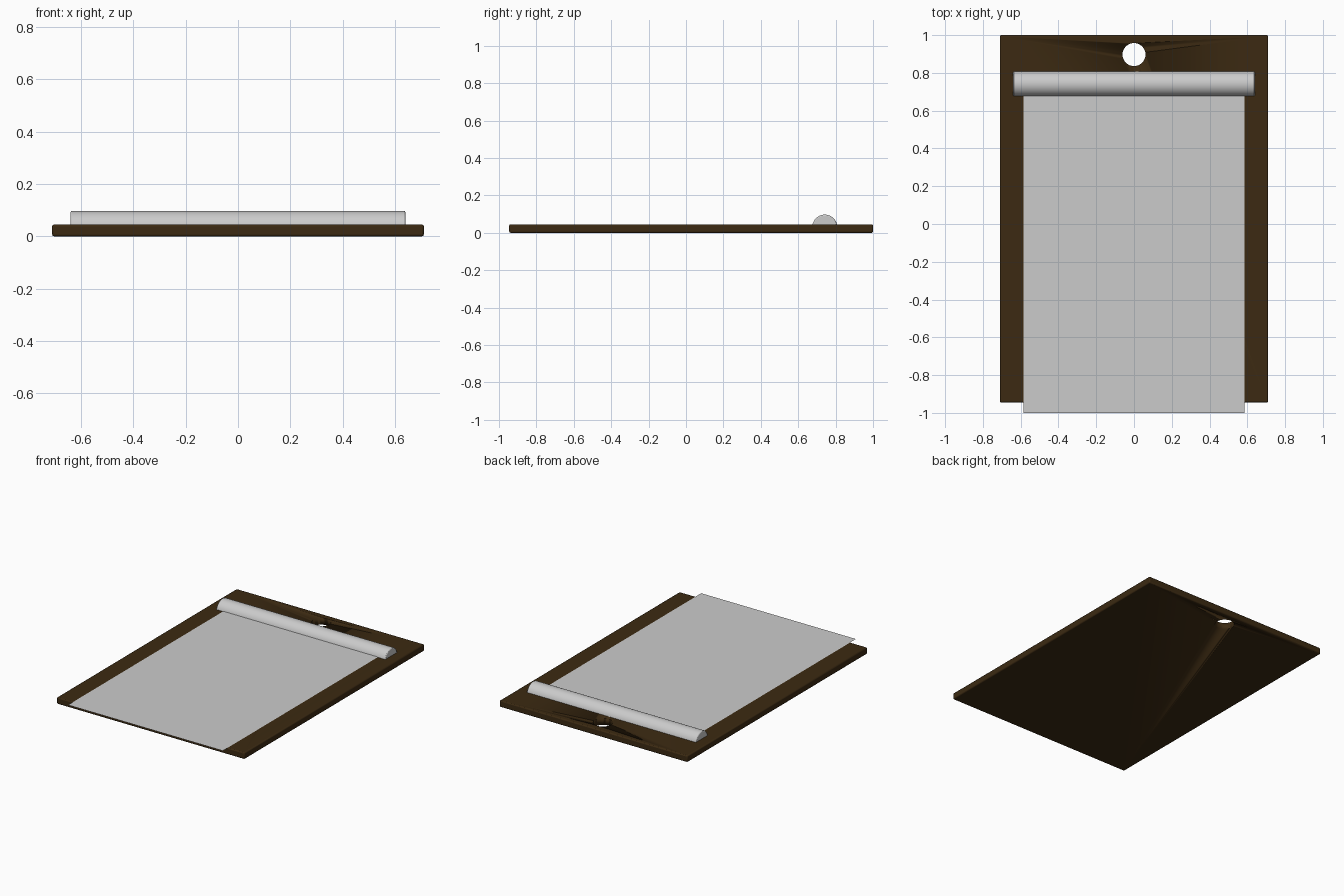
import bpy, bmesh, math

if "Cube" in bpy.data.objects:
    bpy.data.objects.remove(bpy.data.objects["Cube"])

BOARD_TOP = 0.045


def new_object(name, bm):
    bmesh.ops.recalc_face_normals(bm, faces=bm.faces)
    mesh = bpy.data.meshes.new(name)
    bm.to_mesh(mesh)
    bm.free()
    ob = bpy.data.objects.new(name, mesh)
    bpy.context.collection.objects.link(ob)
    return ob


def add_bevel(ob, width, segments):
    mod = ob.modifiers.new("soft_edges", 'BEVEL')
    mod.width = width
    mod.segments = segments
    mod.limit_method = 'ANGLE'
    mod.angle_limit = math.radians(40)


def smooth(ob):
    bpy.ops.object.select_all(action='DESELECT')
    ob.select_set(True)
    bpy.context.view_layer.objects.active = ob
    bpy.ops.object.shade_smooth_by_angle(angle=math.radians(35))


# Backing board with softened edges
bm = bmesh.new()
bmesh.ops.create_cube(bm, size=1)
bmesh.ops.scale(bm, vec=(1.42, 1.945, BOARD_TOP), verts=bm.verts)
bmesh.ops.translate(bm, vec=(0, 0.0275, BOARD_TOP / 2), verts=bm.verts)
board = new_object("board", bm)
add_bevel(board, 0.007, 2)
wood = bpy.data.materials.new("dark_wood")
wood.diffuse_color = (0.045, 0.023, 0.006, 1)
wood.use_nodes = True
wood.node_tree.nodes["Principled BSDF"].inputs["Base Color"].default_value = wood.diffuse_color
board.data.materials.append(wood)

# Hanging hole
bpy.ops.mesh.primitive_cylinder_add(vertices=32, radius=0.061, depth=0.3,
                                    location=(0, 0.897, 0))
cutter = bpy.context.object
cutter.name = "hole_cutter"
cutter.data.materials.append(wood)
smooth(cutter)
cutter.hide_render = True
cutter.display_type = 'WIRE'
cut = board.modifiers.new("hanging_hole", 'BOOLEAN')
cut.operation = 'DIFFERENCE'
cut.solver = 'EXACT'
cut.object = cutter
smooth(board)

# Paper sheet, tucked under the clip and overhanging the front edge
bm = bmesh.new()
bmesh.ops.create_grid(bm, x_segments=1, y_segments=1, size=0.5)
bmesh.ops.scale(bm, vec=(1.17, 1.74, 1), verts=bm.verts)
bmesh.ops.translate(bm, vec=(0, -0.13, BOARD_TOP + 0.002), verts=bm.verts)
new_object("paper", bm)

# Half-round clip bar
bm = bmesh.new()
r, n = 0.067, 24
profile = [bm.verts.new((-0.64, 0.742 + r * math.cos(math.pi * i / n),
                         0.03 + r * math.sin(math.pi * i / n)))
           for i in range(n + 1)]
face = bm.faces.new(profile)
ext = bmesh.ops.extrude_face_region(bm, geom=[face])
bmesh.ops.translate(bm, vec=(1.28, 0, 0),
                    verts=[v for v in ext["geom"] if isinstance(v, bmesh.types.BMVert)])
clip = new_object("clip_bar", bm)
add_bevel(clip, 0.006, 2)
smooth(clip)
